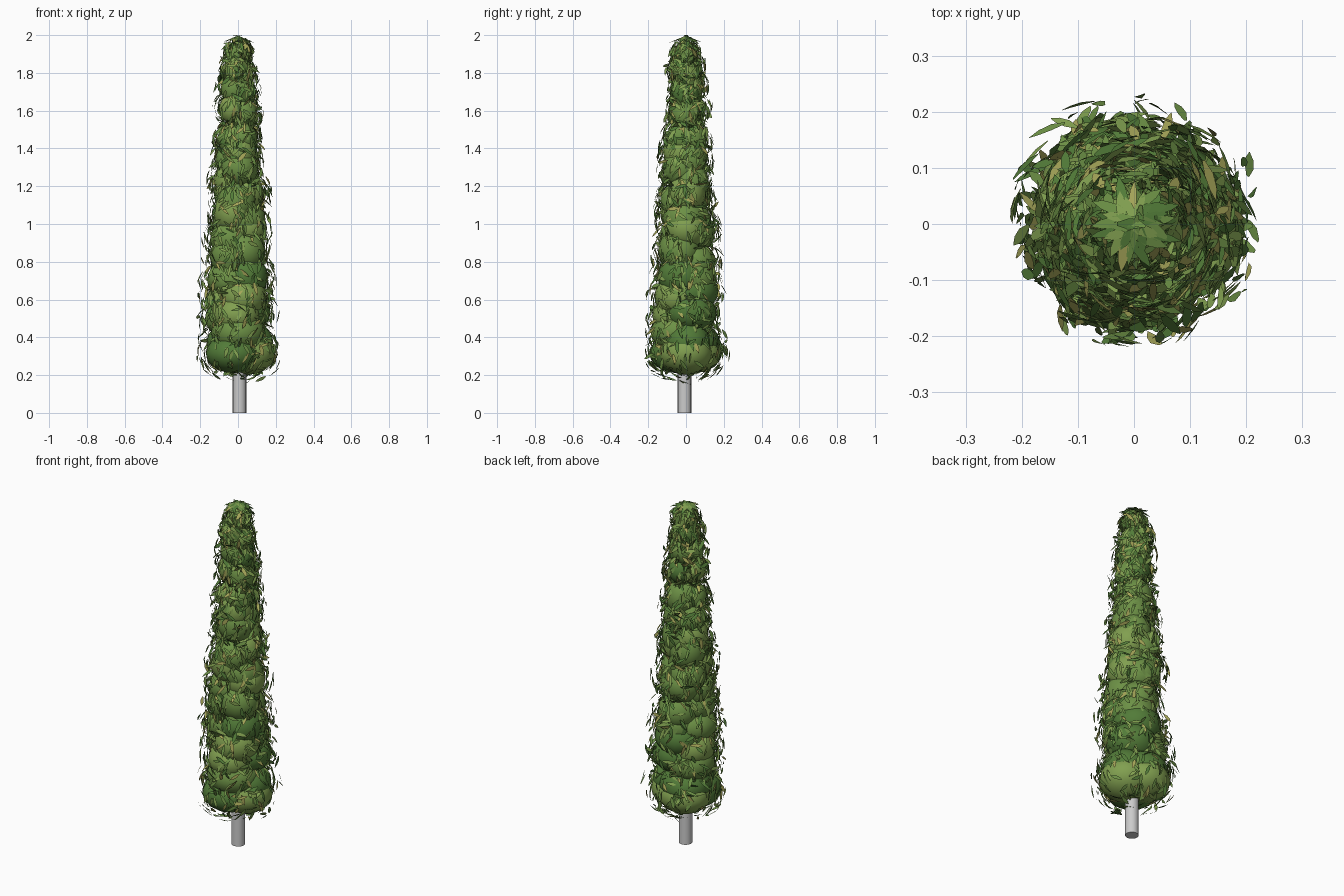
import bpy, bmesh, math, random
from mathutils import Vector, Matrix

if "Cube" in bpy.data.objects:
    bpy.data.objects.remove(bpy.data.objects["Cube"])

random.seed(11)


def material(name, rgb):
    m = bpy.data.materials.new(name)
    m.diffuse_color = (*rgb, 1)
    m.use_nodes = True
    m.node_tree.nodes["Principled BSDF"].inputs["Base Color"].default_value = m.diffuse_color
    return m


GREENS = [material("dark_green", (0.085, 0.2, 0.04)),
          material("mid_green", (0.15, 0.28, 0.06)),
          material("light_green", (0.22, 0.35, 0.08)),
          material("olive_yellow", (0.38, 0.38, 0.1))]

# Outer silhouette of the clumps: (height, radius)
PROFILE = [(0.2, 0.19), (0.3, 0.198), (0.45, 0.183), (0.7, 0.17), (1.0, 0.15),
           (1.3, 0.125), (1.6, 0.103), (1.8, 0.082), (1.9, 0.06), (2.0, 0.04)]


def radius_at(z):
    for (z0, r0), (z1, r1) in zip(PROFILE, PROFILE[1:]):
        if z <= z1:
            return r0 + (r1 - r0) * (z - z0) / (z1 - z0)
    return PROFILE[-1][1]


def finish(bm, name, smooth):
    me = bpy.data.meshes.new(name)
    for m in GREENS:
        me.materials.append(m)
    for f in bm.faces:
        f.smooth = smooth
    bm.to_mesh(me)
    bm.free()
    ob = bpy.data.objects.new(name, me)
    bpy.context.collection.objects.link(ob)
    return ob


# Trunk
bpy.ops.mesh.primitive_cylinder_add(vertices=16, radius=0.036, depth=0.4, location=(0.008, -0.008, 0.2))
bpy.context.object.name = "trunk"
bpy.ops.object.shade_smooth_by_angle()

# Foliage clumps: three off-centre balls per tier, at staggered heights
clumps = []
TIERS = 16
for i in range(TIERS):
    z = 0.31 + (1.89 - 0.31) * i / (TIERS - 1)
    R = radius_at(z)
    for k in range(3):
        a = i * 2.4 + k * math.tau / 3 + random.uniform(-0.3, 0.3)
        r = R * random.uniform(0.66, 0.78)
        off = R - r
        h = min(0.115, r * 1.2) * random.uniform(0.9, 1.0)
        zz = z + (random.uniform(-0.045, 0.045) if 0 < i < TIERS - 1 else random.uniform(0, 0.015))
        clumps.append((Vector((off * math.cos(a), off * math.sin(a), zz)), Vector((r, r, h))))

bm = bmesh.new()
for c, s in clumps:
    before = set(bm.faces)
    bmesh.ops.create_uvsphere(bm, u_segments=16, v_segments=10, radius=1,
                              matrix=Matrix.Translation(c) @ Matrix.Diagonal((*s, 1)))
    shade = random.choice((0, 1, 1, 2))
    for f in set(bm.faces) - before:
        f.material_index = shade
finish(bm, "foliage_clumps", True)


def buried(p):
    return any(((p.x - c.x) / s.x) ** 2 + ((p.y - c.y) / s.y) ** 2
               + ((p.z - c.z) / s.z) ** 2 < 0.97 for c, s in clumps)


# Leaf outline: along its length, across its width
LEAF = [(-0.5, 0.15), (-0.5, -0.15), (-0.15, -0.5), (0.2, -0.4), (0.5, 0), (0.2, 0.4), (-0.15, 0.5)]


def add_leaf(bm, centre, along, normal):
    along = along.normalized()
    side = normal.cross(along).normalized()
    up = along.cross(side)
    L, W = random.uniform(0.05, 0.08), random.uniform(0.014, 0.022)
    verts = [bm.verts.new(centre + along * u * L + side * v * W - up * abs(u) * L * 0.12)
             for u, v in LEAF]
    for v in verts:
        v.co.z = min(v.co.z, 2.0)
    f = bm.faces.new(verts)
    f.material_index = random.choices((0, 1, 2, 3), (3, 5, 4, 2))[0]


# Leaves lie loosely over the clumps, swirling round and drooping
bm = bmesh.new()
count = 0
while count < 1800:
    c, s = random.choice(clumps)
    d = Vector([random.gauss(0, 1) for _ in range(3)]).normalized()
    p = c + Vector(d * s for d, s in zip(d, s))
    if buried(p):
        continue
    n = Vector((d.x / s.x, d.y / s.y, d.z / s.z)).normalized()
    t = Vector((-n.y, n.x, 0))
    if t.length < 0.05:
        t = Vector((1, 0, 0))
    t.normalize()
    down = n.cross(t)
    if down.z > 0:
        down = -down
    a = random.gauss(math.pi / 2, 0.7)
    along = t * math.cos(a) + down * math.sin(a) + n * random.uniform(-0.2, 0.35)
    tilt = n + Vector([random.gauss(0, 0.3) for _ in range(3)])
    lift = 0.003 + (0.018 + 0.16 * radius_at(p.z)) * random.random() ** 1.4
    add_leaf(bm, p + n * lift, along, tilt)
    count += 1

# Tuft at the tip, drooping outward
for i in range(30):
    a = i * 2.4
    r = 0.06 * math.sqrt(i / 30)
    out = Vector((math.cos(a), math.sin(a), 0))
    swirl = Vector((-out.y, out.x, 0)) * random.uniform(-0.6, 0.6)
    add_leaf(bm, out * r + Vector((0, 0, 1.998 - r * 0.4)),
             out + swirl + Vector((0, 0, -0.35)), Vector((0, 0, 1)) + out * 0.3)
finish(bm, "leaves", False)
